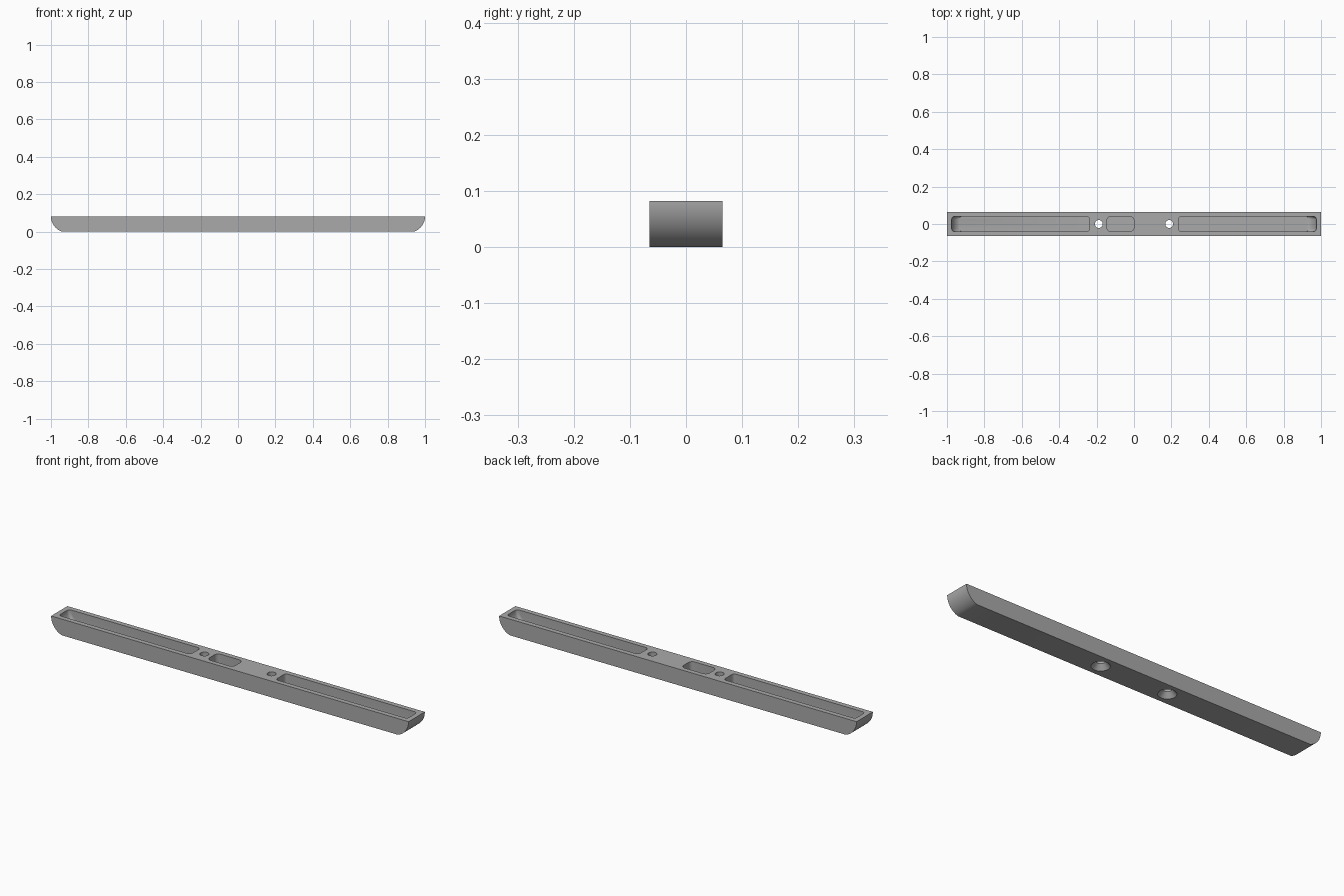
import bpy, bmesh, math

old = bpy.data.objects.get("Cube")
if old:
    bpy.data.objects.remove(old)

HALF_Y, TOP, R, WALL, FLOOR = 0.065, 0.082, 0.086, 0.025, 0.025

grey = bpy.data.materials.new("mid grey")
grey.use_nodes = True
grey.diffuse_color = (0.4, 0.4, 0.4, 1)
grey.node_tree.nodes["Principled BSDF"].inputs["Base Color"].default_value = (0.4, 0.4, 0.4, 1)


def stack(name, rings):
    """Closed solid skinned through rings of equal point count."""
    bm = bmesh.new()
    loops = [[bm.verts.new(p) for p in ring] for ring in rings]
    n = len(loops[0])
    for a, b in zip(loops, loops[1:]):
        for i in range(n):
            j = (i + 1) % n
            bm.faces.new((a[i], a[j], b[j], b[i]))
    bm.faces.new(loops[0][::-1])
    bm.faces.new(loops[-1])
    bmesh.ops.recalc_face_normals(bm, faces=bm.faces)
    mesh = bpy.data.meshes.new(name)
    bm.to_mesh(mesh)
    bm.free()
    mesh.materials.append(grey)
    ob = bpy.data.objects.new(name, mesh)
    bpy.context.collection.objects.link(ob)
    return ob


def end_x(z, r):
    """Position of the curved end at height z, for an arc of radius r."""
    return 1 - R + math.sqrt(max(r * r - (TOP - z) ** 2, 0))


def rounded_rect(x0, x1, hy, r, z, steps=8):
    pts = []
    for k, (cx, cy) in enumerate([(x1 - r, hy - r), (x0 + r, hy - r),
                                  (x0 + r, r - hy), (x1 - r, r - hy)]):
        for s in range(steps + 1):
            a = (k + s / steps) * math.pi / 2
            pts.append((cx + r * math.cos(a), cy + r * math.sin(a), z))
    return pts


def circle(x, r, z, n=32):
    return [(x + r * math.cos(2 * math.pi * i / n),
             r * math.sin(2 * math.pi * i / n), z) for i in range(n)]


# Bar with rounded-under ends
heights = [TOP * i / 16 for i in range(17)]
outline = [(end_x(z, R), z) for z in heights]
outline += [(-x, z) for x, z in reversed(outline)]
bar = stack("bar", [[(x, y, z) for x, z in outline] for y in (-HALF_Y, HALF_Y)])

cutters = []

# Long pockets whose outer ends follow the curve of the bar
levels = [FLOOR + (TOP - FLOOR) * i / 12 for i in range(13)] + [TOP + 0.02]
for side, label in ((1, "left"), (-1, "right")):
    rings = []
    for z in levels:
        ring = rounded_rect(0.238, end_x(min(z, TOP), R - WALL), 0.04, 0.016, z)
        rings.append([(side * x, y, h) for x, y, h in ring])
    cutters.append(stack(label + "_pocket_cutter", rings))

# Short middle pocket
cutters.append(stack("middle_pocket_cutter",
                     [rounded_rect(-0.145, 0, 0.04, 0.022, z) for z in (FLOOR, TOP + 0.02)]))

# Countersunk screw holes
for x in (-0.188, 0.188):
    cutters.append(stack("screw_hole_cutter", [
        circle(x, 0.042, -0.01), circle(x, 0.042, 0),
        circle(x, 0.021, 0.025), circle(x, 0.021, TOP + 0.02)]))

for cutter in cutters:
    mod = bar.modifiers.new(cutter.name, "BOOLEAN")
    mod.operation = "DIFFERENCE"
    mod.solver = "EXACT"
    mod.object = cutter

# Bake the cuts, then drop the cutters
bpy.context.view_layer.update()
result = bpy.data.meshes.new_from_object(bar.evaluated_get(bpy.context.evaluated_depsgraph_get()))
bar.modifiers.clear()
bar.data = result
for cutter in cutters:
    bpy.data.objects.remove(cutter)

bpy.ops.object.select_all(action="DESELECT")
bar.select_set(True)
bpy.context.view_layer.objects.active = bar
bpy.ops.object.shade_smooth_by_angle(angle=math.radians(30))
